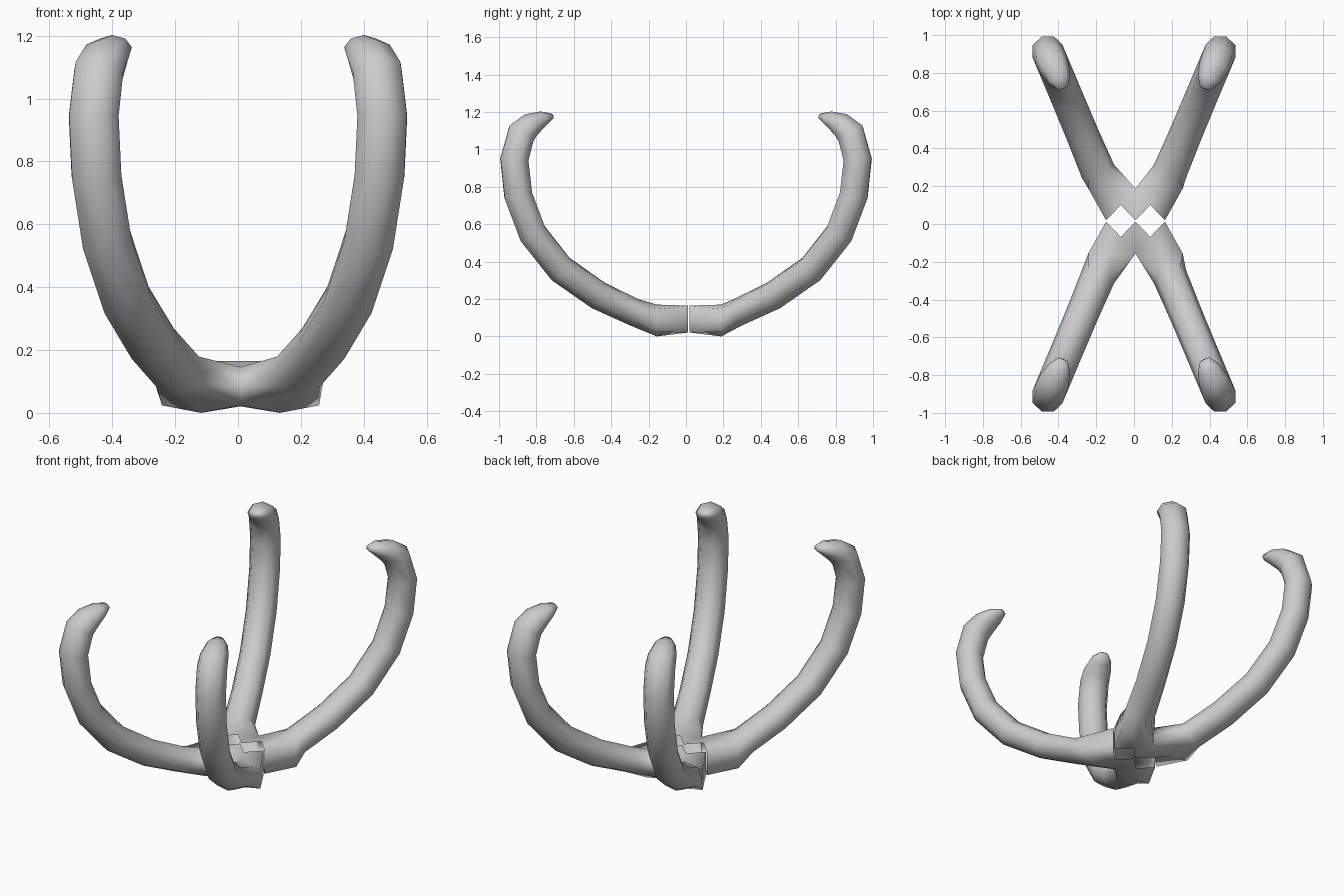
import bpy, bmesh, math
from mathutils import Vector

if "Cube" in bpy.data.objects:
    bpy.data.objects.remove(bpy.data.objects["Cube"])

# Arm sections from hub to tip: distance y, height z, half width, half thickness
SECTIONS = [
    (0.28, 0.130, 0.092, 0.074), (0.47, 0.220, 0.087, 0.078),
    (0.67, 0.360, 0.086, 0.079), (0.82, 0.550, 0.086, 0.080),
    (0.897, 0.755, 0.086, 0.080), (0.918, 0.945, 0.086, 0.080),
    (0.88, 1.085, 0.085, 0.080), (0.828, 1.132, 0.080, 0.066),
    (0.765, 1.163, 0.062, 0.042), (0.718, 1.177, 0.028, 0.016)]
SLOPE = 0.42
ALONG = Vector((SLOPE, 1, 0)).normalized()
SIDE = Vector((ALONG.y, -ALONG.x, 0))
HUB_SHIFT = Vector((0.008, 0.016, 0))


def centre(y, z):
    return Vector((0.46 + (y - 0.92) * SLOPE, y, z))


def hub_ring(y, z, hw, ht, corner, notch):
    """Boxy section whose inner side lies on x = 0."""
    pts = []
    for k in range(8):
        a = k * math.pi / 4
        u, v = round(math.cos(a), 3), round(math.sin(a), 3)
        if k % 2:
            u, v = math.copysign(1, u), math.copysign(corner, v)
        pts.append(Vector((hw + u * hw, y + (notch if k in (2, 6) else 0), z + v * ht)))
    return pts


def arm_rings():
    rings = [hub_ring(0.004, 0.093, 0.078, 0.072, 1.0, 0.08),
             hub_ring(0.172, 0.085, 0.125, 0.085, 0.72, 0.0)]
    c = [centre(s[0], s[1]) for s in SECTIONS]
    for i, (y, z, hw, ht) in enumerate(SECTIONS):
        prev = c[i - 1] if i else Vector((0.125, 0.15, 0.088))
        nxt = c[min(i + 1, len(c) - 1)]
        t = ((c[i] - prev).normalized() + (nxt - c[i]).normalized()).normalized()
        n = SIDE.cross(t).normalized()
        rings.append([c[i] + SIDE * hw * math.cos(k * math.pi / 4)
                      + n * ht * math.sin(k * math.pi / 4) for k in range(8)])
    return rings


def build_half(name, sy):
    """Two mirrored arms welded at the hub web."""
    bm = bmesh.new()
    for sx in (1, -1):
        rows = []
        for i, ring in enumerate(arm_rings()):
            w = 1.0 if i < 2 else 0.0
            rows.append([bm.verts.new(Vector((p.x * sx, p.y * sy, p.z)) + HUB_SHIFT * w)
                         for p in ring])
        for i in range(len(rows) - 1):
            for k in range(8):
                if i == 0 and k in (3, 4):
                    continue  # hidden inside the hub
                j = (k + 1) % 8
                bm.faces.new((rows[i][k], rows[i][j], rows[i + 1][j], rows[i + 1][k]))
        bm.faces.new(rows[-1])
    bmesh.ops.remove_doubles(bm, verts=bm.verts, dist=0.0005)
    bmesh.ops.recalc_face_normals(bm, faces=bm.faces)
    mesh = bpy.data.meshes.new(name)
    bm.to_mesh(mesh)
    bm.free()
    mesh.shade_smooth()
    obj = bpy.data.objects.new(name, mesh)
    bpy.context.collection.objects.link(obj)
    return obj


# Front and rear arm pairs
build_half("front_arm_pair", -1)
build_half("rear_arm_pair", 1)
